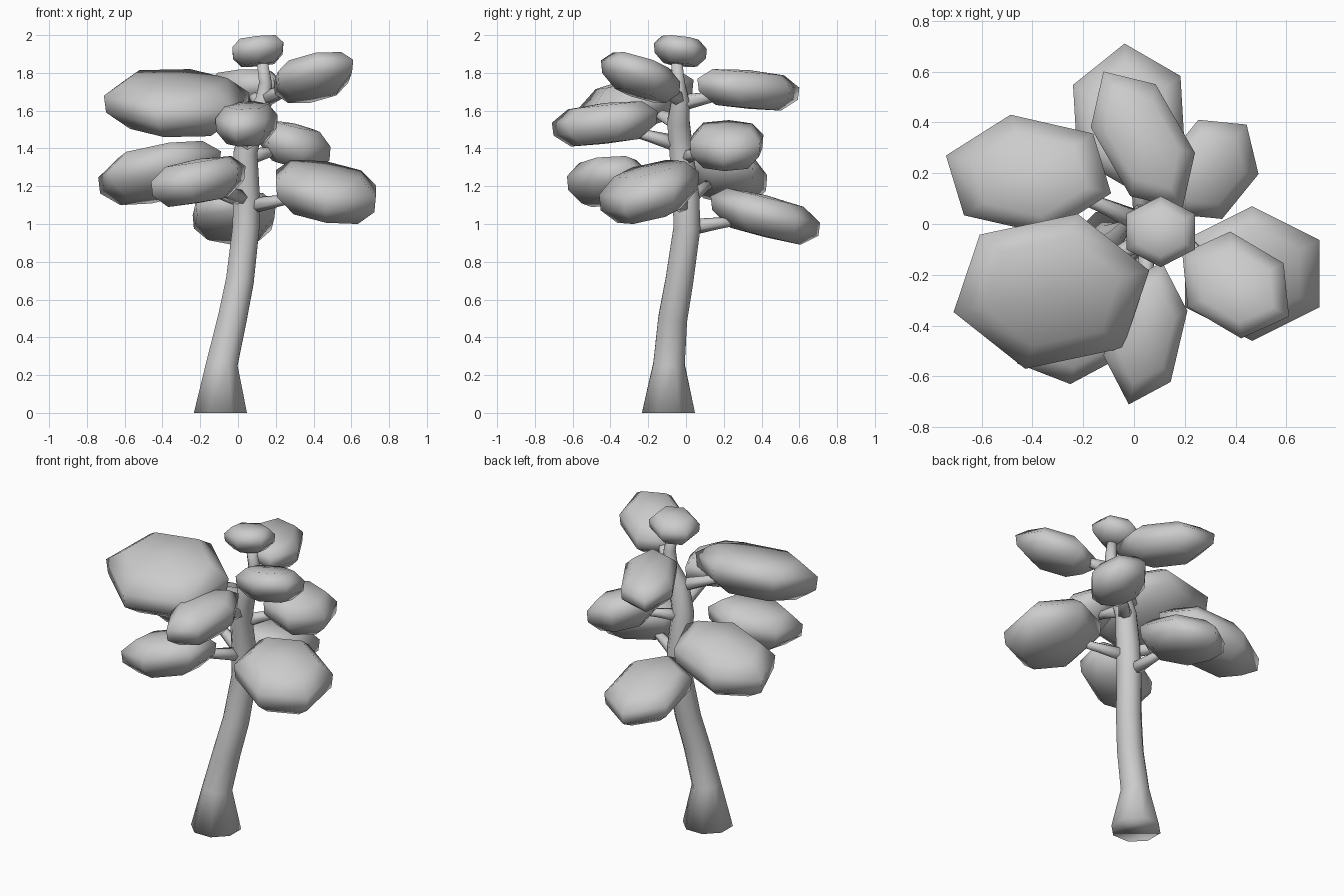
import bpy
import bmesh
from math import cos, sin, pi, radians
from mathutils import Vector

cube = bpy.data.objects.get("Cube")
if cube:
    bpy.data.objects.remove(cube, do_unlink=True)

# One plain grey for the whole tree
grey = bpy.data.materials.new("plain_grey")
grey.use_nodes = True
colour = (0.6, 0.6, 0.6, 1)
grey.diffuse_color = colour
grey.node_tree.nodes["Principled BSDF"].inputs["Base Color"].default_value = colour


def make_object(name, bm):
    bmesh.ops.recalc_face_normals(bm, faces=bm.faces)
    mesh = bpy.data.meshes.new(name)
    for face in bm.faces:
        face.smooth = True
    bm.to_mesh(mesh)
    bm.free()
    mesh.materials.append(grey)
    obj = bpy.data.objects.new(name, mesh)
    bpy.context.collection.objects.link(obj)


def loft(bm, rings):
    """Bridge successive vertex rings with quads."""
    for low, high in zip(rings, rings[1:]):
        n = len(low)
        for i in range(n):
            j = (i + 1) % n
            bm.faces.new((low[i], low[j], high[j], high[i]))


def tube(name, path, sides, level_start=False):
    """Tapered tube through (x, y, z, radius) stations."""
    bm = bmesh.new()
    points = [Vector(p[:3]) for p in path]
    rings = []
    for k, p in enumerate(points):
        along = points[min(k + 1, len(points) - 1)] - points[max(k - 1, 0)]
        if level_start and k == 0:
            along = Vector((0, 0, 1))
        turn = Vector((0, 0, 1)).rotation_difference(along)
        ring = []
        for i in range(sides):
            a = 2 * pi * (i + 0.5) / sides
            ring.append(bm.verts.new(p + turn @ Vector((cos(a), sin(a), 0)) * path[k][3]))
        rings.append(ring)
    loft(bm, rings)
    bm.faces.new(rings[0])
    bm.faces.new(rings[-1])
    make_object(name, bm)


def leaf_clump(name, xs, ys, zs, phase, tilt, skew):
    """Six-sided pebble, tilted, then sized to its extents."""
    bm = bmesh.new()
    rings = []
    for height, radius in ((-1, .64), (-.35, .97), (.3, 1), (.88, .7)):
        ring = []
        for i in range(6):
            a = radians(phase) + i * pi / 3
            ring.append(bm.verts.new((radius * cos(a), radius * sin(a), height)))
        rings.append(ring)
    loft(bm, rings)
    for ring, height in ((rings[0], -1.05), (rings[-1], 1)):
        tip = bm.verts.new((0, 0, height))
        for i in range(6):
            bm.faces.new((ring[i], ring[(i + 1) % 6], tip))
    for v in bm.verts:
        v.co.z += tilt[0] * v.co.x + tilt[1] * v.co.y
        v.co.x += skew * v.co.y
    for axis, (low, high) in enumerate((xs, ys, zs)):
        values = [v.co[axis] for v in bm.verts]
        start, span = min(values), max(values) - min(values)
        for v in bm.verts:
            v.co[axis] = low + (v.co[axis] - start) / span * (high - low)
    make_object(name, bm)
    return Vector([sum(r) / 2 for r in (xs, ys, zs)])


# Curved trunk, flared at the foot
trunk_path = [
    (-.093, -.093, 0, .152), (-.085, -.09, .26, .09), (-.03, -.07, .5, .083),
    (.01, -.035, .7, .08), (.042, .005, .98, .077), (.045, 0, 1.15, .076),
    (.04, -.025, 1.38, .068), (.08, -.04, 1.54, .064),
    (.14, -.03, 1.66, .05), (.145, -.04, 1.75, .036), (.125, -.05, 1.88, .03),
]
tube("trunk", trunk_path, 8, level_start=True)


def trunk_at(z):
    for p, q in zip(trunk_path, trunk_path[1:]):
        if p[2] <= z <= q[2]:
            return Vector(p[:3]).lerp(Vector(q[:3]), (z - p[2]) / (q[2] - p[2]))


# Leaf clumps: name, x, y and z extents, corner angle, tilt, branch height, skew
clumps = [
    ("upper_right_leaves", (-.71, .06), (-.57, .04), (1.46, 1.82), 15, (-.1, .6), 1.53, 0),
    ("lower_right_leaves", (-.74, -.09), (-.04, .43), (1.1, 1.44), 42, (.45, -.35), 1.12, 0),
    ("lower_front_leaves", (-.46, .04), (-.63, -.2), (1.09, 1.36), 38, (.35, .15), 1.13, .3),
    ("lower_back_leaves", (-.24, .2), (.13, .71), (.89, 1.19), 34, (0, -.65), .98, 0),
    ("upper_front_leaves", (-.12, .21), (-.71, -.15), (1.41, 1.65), 18, (0, .3), 1.42, .2),
    ("lower_left_leaves", (.2, .73), (-.46, .07), (1, 1.34), 30, (-.35, .45), 1.09, 0),
    ("middle_left_leaves", (.11, .49), (.02, .41), (1.28, 1.55), -5, (-.4, 0), 1.35, .2),
    ("upper_left_leaves", (.19, .61), (-.45, -.03), (1.64, 1.91), 24, (.3, -.6), 1.66, -.2),
    ("upper_back_leaves", (-.17, .24), (.06, .6), (1.6, 1.82), 50, (0, -.25), 1.64, -.5),
    ("crown_leaves", (-.03, .24), (-.17, .11), (1.83, 2), 30, (.2, -.2), None, 0),
]
for name, xs, ys, zs, phase, tilt, fork, skew in clumps:
    centre = leaf_clump(name, xs, ys, zs, phase, tilt, skew)
    if fork:
        # Short branch from the trunk into the clump
        root = trunk_at(fork)
        elbow = root.lerp(centre, .4)
        end = root.lerp(centre, .7)
        tube(name.replace("leaves", "branch"),
             [(*root, .046), (*elbow, .031), (*end, .024)], 6)
